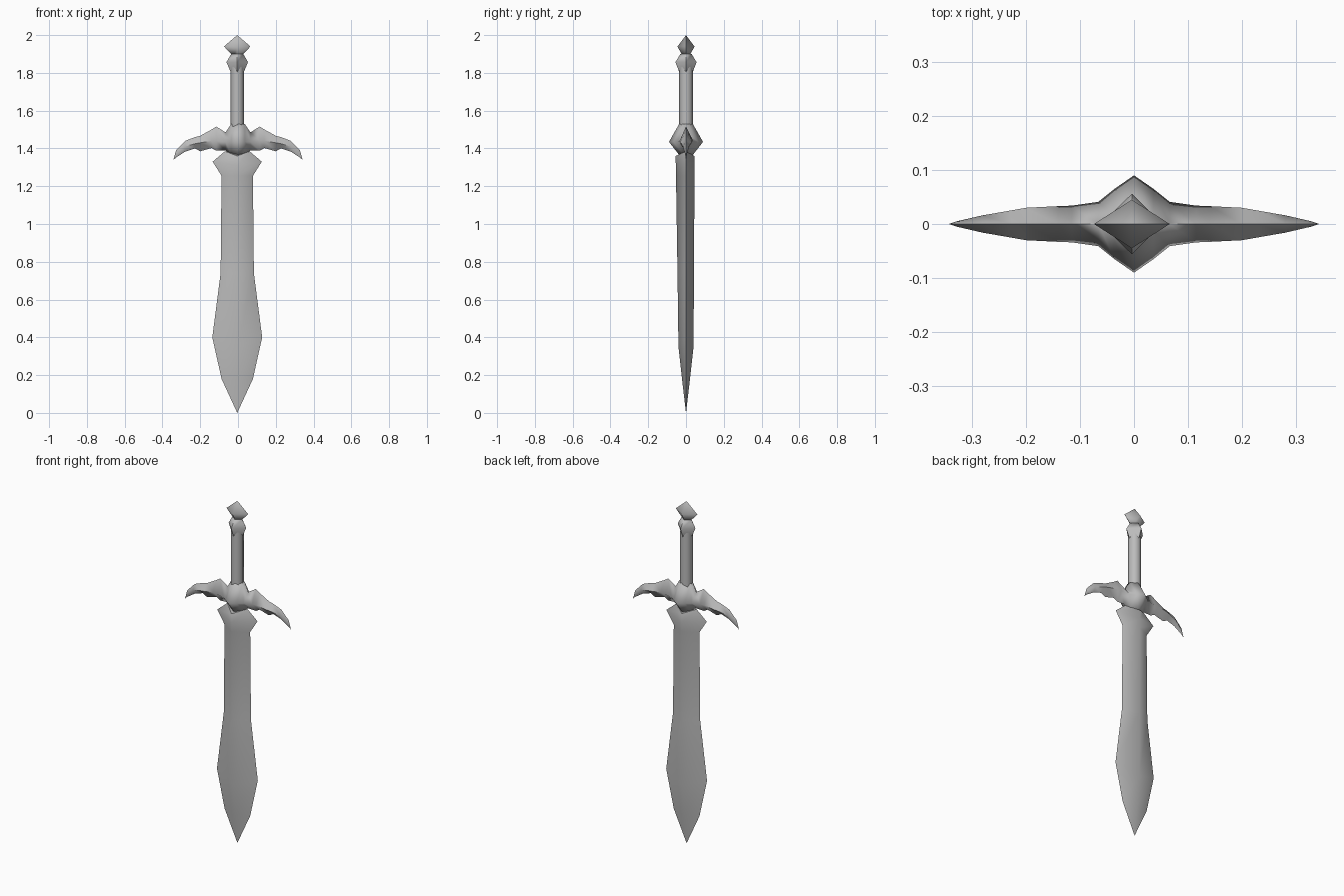
import bpy, bmesh
from math import cos, sin, pi, radians

cube = bpy.data.objects.get("Cube")
if cube:
    bpy.data.objects.remove(cube, do_unlink=True)

steel = bpy.data.materials.new("grey steel")
steel.use_nodes = True
grey = (0.5, 0.5, 0.5, 1)
steel.diffuse_color = grey
steel.node_tree.nodes["Principled BSDF"].inputs["Base Color"].default_value = grey

CX = -0.004  # the long parts sit slightly off centre


def loft(name, rings, angle=70):
    """Skin a list of equal-length point rings and cap both ends."""
    bm = bmesh.new()
    rows = [[bm.verts.new(p) for p in ring] for ring in rings]
    n = len(rows[0])
    for a, b in zip(rows, rows[1:]):
        for i in range(n):
            j = (i + 1) % n
            bm.faces.new((a[i], a[j], b[j], b[i]))
    bm.faces.new(rows[0])
    bm.faces.new(rows[-1])
    bmesh.ops.remove_doubles(bm, verts=bm.verts, dist=0.0005)
    bmesh.ops.recalc_face_normals(bm, faces=bm.faces)
    mesh = bpy.data.meshes.new(name)
    bm.to_mesh(mesh)
    bm.free()
    mesh.materials.append(steel)
    obj = bpy.data.objects.new(name, mesh)
    bpy.context.collection.objects.link(obj)
    bpy.ops.object.select_all(action="DESELECT")
    obj.select_set(True)
    bpy.context.view_layer.objects.active = obj
    bpy.ops.object.shade_smooth_by_angle(angle=radians(angle))
    return obj


def turned(name, profile, sides):
    """Upright part from (z, x radius, y radius) rows."""
    loft(name, [[(CX + rx * cos(2 * pi * i / sides), ry * sin(2 * pi * i / sides), z)
                 for i in range(sides)] for z, rx, ry in profile])


# Blade: edge height, half width, ridge height, front depth, back depth
blade = [(0, 0, 0, 0, 0),
         (0.18, 0.083, 0.17, 0.02, 0.02),
         (0.4, 0.132, 0.35, 0.04, 0.04),
         (0.74, 0.088, 0.74, 0.045, 0.042),
         (1.255, 0.083, 1.255, 0.053, 0.045),
         (1.33, 0.13, 1.31, 0.054, 0.045),
         (1.385, 0.065, 1.36, 0.055, 0.045)]
loft("blade", [[(CX + w, 0, ze), (CX, back, zr), (CX - w, 0, ze), (CX, -front, zr)]
               for ze, w, zr, front, back in blade])

# Winged guard: x, top, middle, bottom, half depth, half depth of top and bottom
wing = [(0, 1.53, 1.435, 1.365, 0.09, 0.036),
        (0.036, 1.53, 1.435, 1.365, 0.065, 0.012),
        (0.066, 1.485, 1.435, 1.39, 0.041, 0),
        (0.115, 1.516, 1.44, 1.388, 0.034, 0),
        (0.14, 1.5, 1.44, 1.402, 0.033, 0),
        (0.2, 1.467, 1.43, 1.385, 0.03, 0),
        (0.228, 1.46, 1.425, 1.4, 0.025, 0),
        (0.28, 1.44, 1.41, 1.383, 0.016, 0),
        (0.328, 1.39, 1.37, 1.352, 0.005, 0),
        (0.343, 1.338, 1.338, 1.338, 0, 0)]
stations = [(-r[0],) + r[1:] for r in reversed(wing[1:])] + wing
loft("guard", [[(x, -e, top), (x, -d, mid), (x, -e, low), (x, e, low), (x, d, mid), (x, e, top)]
               for x, top, mid, low, d, e in stations])

# Grip, knob and pommel
turned("grip", [(1.48, 0.035, 0.036), (1.83, 0.035, 0.036)], 8)
turned("grip_knob", [(1.805, 0.035, 0.036), (1.857, 0.057, 0.056), (1.9, 0.032, 0.03)], 4)
turned("pommel", [(1.885, 0.018, 0.016), (1.94, 0.07, 0.045), (2.0, 0, 0)], 4)
